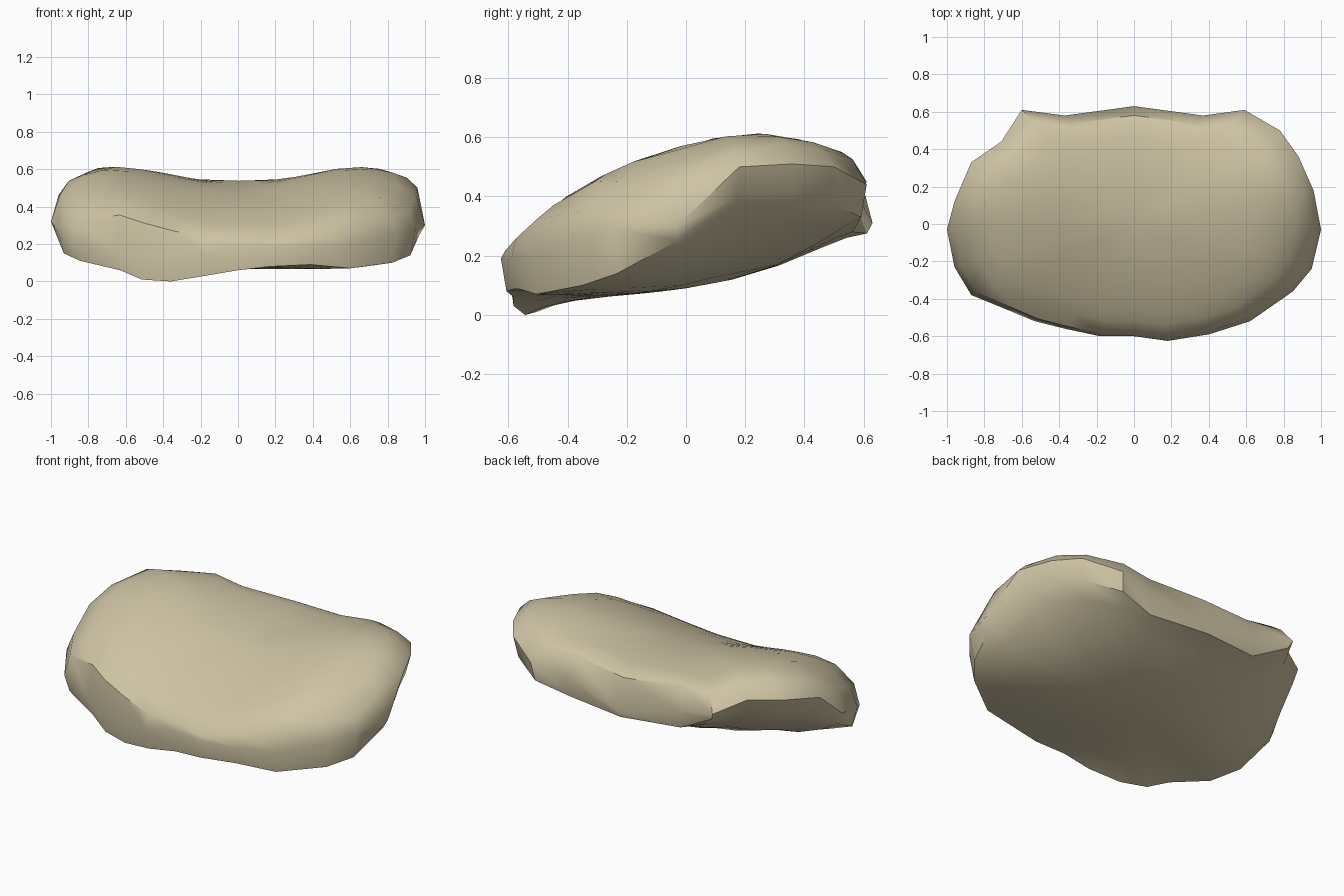
import bpy
import bmesh
import math

default_cube = bpy.data.objects.get("Cube")
if default_cube:
    bpy.data.objects.remove(default_cube, do_unlink=True)

# Rim stations: x, y, height of the widest line, height of the lower edge
RIM = [
    (0, -.6, .19, .06), (.18, -.625, .19, .08), (.4, -.59, .19, .09),
    (.62, -.52, .2, .07), (.85, -.36, .26, .1), (.95, -.24, .29, .14),
    (1, -.03, .3, .25), (.96, .18, .5, .4), (.88, .36, .51, .4),
    (.78, .5, .5, .38), (.59, .61, .44, .33), (.37, .58, .4, .28),
    (0, .63, .31, .275), (-.37, .58, .39, .29), (-.6, .61, .45, .41),
    (-.71, .44, .5, .42), (-.87, .33, .5, .41), (-.96, .12, .46, .36),
    (-1, -.03, .32, .25), (-.96, -.23, .27, .15), (-.87, -.38, .2, .11),
    (-.65, -.47, .15, .06), (-.53, -.52, .13, .01), (-.37, -.56, .12, 0),
    (-.18, -.6, .15, .03),
]


def top_height(x, y):
    """Domed saddle: raised towards both sides, falling off at the ends."""
    t = min(1, max(0, (abs(x) - .1) / .55))
    side = .075 - .06 * (y - .25) ** 2 - .13 * max(0, y - .25)
    lift = side * t * t * (3 - 2 * t)
    drop = .6 * max(0, abs(x) - .72) * max(.2, .6 - 1.5 * y)
    return .505 + .225 * y - .37 * y * y + lift - drop


def belly_height(y):
    """Sloping, gently rounded underside."""
    return .09 + .15 * y + .22 * y * y


def top_ring(scale, taper=0, sink=0):
    ring = []
    for x, y, mid, low in RIM:
        s = scale - taper * y
        ring.append((x * s, y * s, top_height(x * s, y * s) - sink))
    return ring


def belly_ring(scale):
    blend = (scale / .97) ** 4
    return [(x * scale, y * scale,
             low * blend + belly_height(y * scale) * (1 - blend))
            for x, y, mid, low in RIM]


# Rings from the top centre, over the rim, to the underside
rings = [top_ring(s) for s in (.2, .4, .6, .75, .86)]
rings.append(top_ring(.95, .045, .015))
rings.append([(x, y, mid) for x, y, mid, low in RIM])
rings += [belly_ring(s) for s in (.97, .86, .72, .5, .25)]

bm = bmesh.new()
loops = [[bm.verts.new(p) for p in ring] for ring in rings]
count = len(RIM)
for upper, lower in zip(loops, loops[1:]):
    for i in range(count):
        j = (i + 1) % count
        bm.faces.new((upper[i], lower[i], lower[j], upper[j]))

# Close both sides with a fan
for loop, z in ((loops[0], top_height(0, 0)), (loops[-1], belly_height(0))):
    centre = bm.verts.new((0, 0, z))
    for i in range(count):
        bm.faces.new((centre, loop[i], loop[(i + 1) % count]))
bmesh.ops.recalc_face_normals(bm, faces=bm.faces[:])

mesh = bpy.data.meshes.new("stone_slab")
bm.to_mesh(mesh)
bm.free()
slab = bpy.data.objects.new("stone_slab", mesh)
bpy.context.collection.objects.link(slab)

# Sandy stone colour
stone = bpy.data.materials.new("sandy_stone")
stone.use_nodes = True
colour = (.62, .55, .37, 1)
stone.diffuse_color = colour
stone.node_tree.nodes["Principled BSDF"].inputs["Base Color"].default_value = colour
mesh.materials.append(stone)

# Soft faces with crisp rim edges
bpy.ops.object.select_all(action='DESELECT')
slab.select_set(True)
bpy.context.view_layer.objects.active = slab
bpy.ops.object.shade_smooth_by_angle(angle=math.radians(38))
